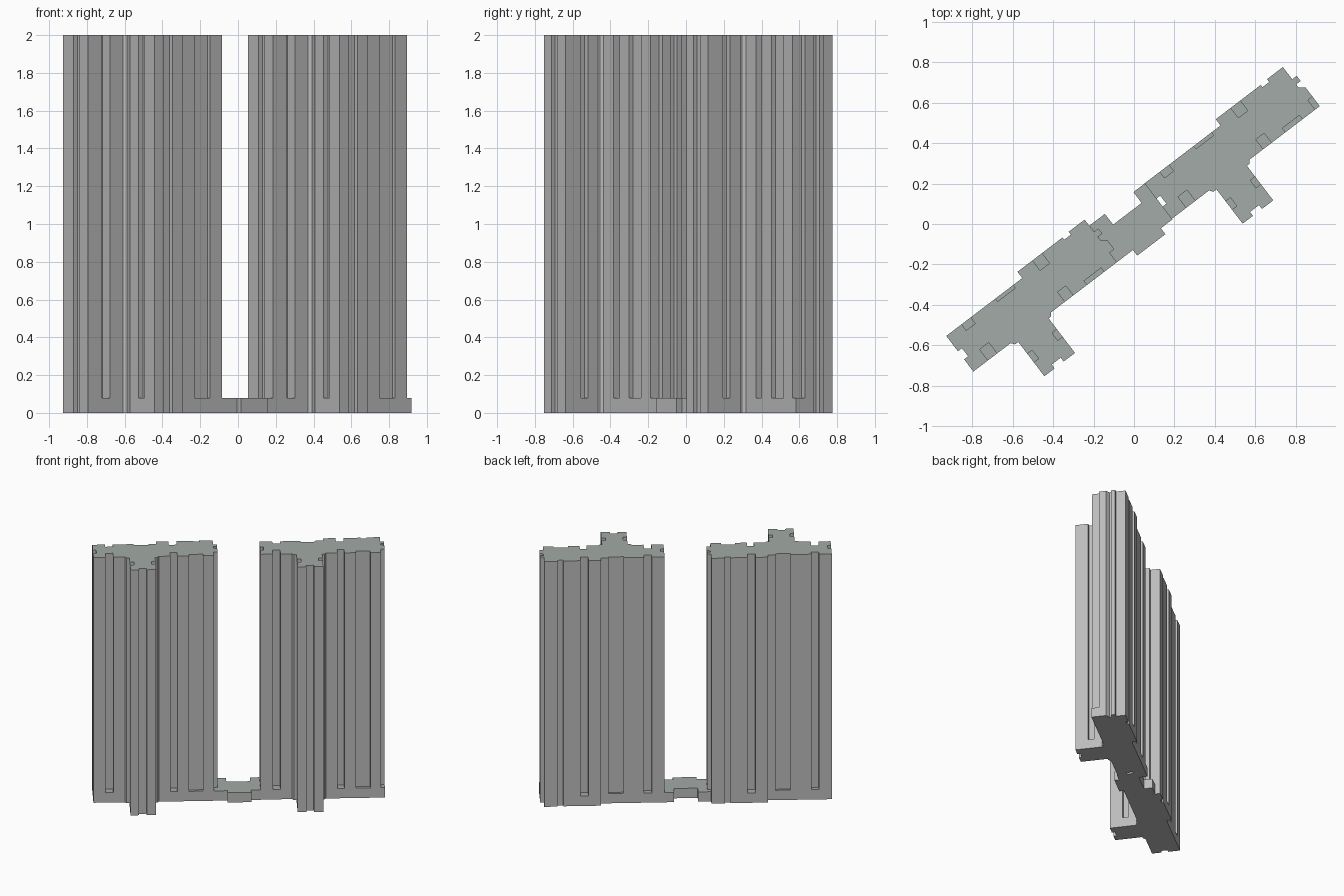
import bpy, bmesh, math
from mathutils import Matrix

cube = bpy.data.objects.get("Cube")
if cube:
    bpy.data.objects.remove(cube, do_unlink=True)

ANGLE = math.radians(37.3)      # both towers stand on one slanted axis
HEIGHT, PODIUM = 2, 0.08
SPACING = 0.618                 # tower offset from the centre along the axis


def material(name, colour):
    mat = bpy.data.materials.new(name)
    mat.use_nodes = True
    mat.diffuse_color = (*colour, 1)
    mat.node_tree.nodes["Principled BSDF"].inputs["Base Color"].default_value = (*colour, 1)
    return mat


WALL = material("wall_grey", (0.5, 0.5, 0.5))
ROOF = material("roof_green_grey", (0.36, 0.41, 0.385))


def add_prism(bm, points, bottom, top):
    """Extrude a flat outline from bottom to top."""
    face = bm.faces.new([bm.verts.new((x, y, bottom)) for x, y in points])
    moved = bmesh.ops.extrude_face_region(bm, geom=[face])["geom"]
    verts = [v for v in moved if isinstance(v, bmesh.types.BMVert)]
    bmesh.ops.translate(bm, verts=verts, vec=(0, 0, top - bottom))


def rectangle(left, right, front, back):
    return [(left, front), (right, front), (right, back), (left, back)]


def make_object(name, prisms):
    bm = bmesh.new()
    for points, bottom, top in prisms:
        add_prism(bm, points, bottom, top)
    bmesh.ops.recalc_face_normals(bm, faces=bm.faces)
    mesh = bpy.data.meshes.new(name)
    bm.to_mesh(mesh)
    bm.free()
    obj = bpy.data.objects.new(name, mesh)
    bpy.context.collection.objects.link(obj)
    return obj


def paint(mesh):
    """Upward faces take the roof colour, all others the wall colour."""
    mesh.materials.clear()
    mesh.materials.append(WALL)
    mesh.materials.append(ROOF)
    for face in mesh.polygons:
        face.material_index = int(face.normal.z > 0.5)


# T-shaped tower plan with stepped ends, in the tower's own axes
plan = [
    (-.455, -.096), (-.223, -.096), (-.21, -.114), (-.19, -.114),
    (-.19, -.327), (-.126, -.327), (-.126, -.303), (-.07, -.303), (-.07, -.327),
    (0, -.327), (0, -.112), (.016, -.112), (.028, -.096),
    (.465, -.096), (.465, .02), (.437, .04), (.437, .06), (.465, .06),
    (.465, .092), (.437, .092), (.437, .168), (.338, .168), (.338, .15),
    (.296, .15), (.296, .164), (.017, .164), (.017, .125),
    (-.455, .125), (-.455, .03), (-.43, .03), (-.43, -.02), (-.455, -.02),
]

# Vertical recesses that begin above the podium: left, right, front, back
recesses = [
    (.11, .168, .102, .3), (-.15, -.04, .107, .3), (-.36, -.304, .087, .3),
    (-.364, -.308, -.3, -.028), (.114, .165, -.3, -.036), (.252, .357, -.3, -.071),
    (-.3, -.16, -.24, -.188), (-.03, .1, -.226, -.18), (.436, .6, -.2, -.037),
]

tower = make_object("tower_left", [(plan, 0, HEIGHT)])
cutter = make_object("recess_cutter", [(rectangle(*r), PODIUM, HEIGHT + 1) for r in recesses])
cutter.hide_render = True

# Cut the recesses and keep the result as a plain mesh
boolean = tower.modifiers.new("recesses", 'BOOLEAN')
boolean.operation = 'DIFFERENCE'
boolean.solver = 'EXACT'
boolean.object = cutter
bpy.context.view_layer.update()
graph = bpy.context.evaluated_depsgraph_get()
cut_mesh = bpy.data.meshes.new_from_object(tower.evaluated_get(graph))
tower.modifiers.clear()
tower.data = cut_mesh
bpy.data.objects.remove(cutter, do_unlink=True)
paint(cut_mesh)

# Second tower shares the mesh, shifted along the axis
other = bpy.data.objects.new("tower_right", cut_mesh)
bpy.context.collection.objects.link(other)
turn = Matrix.Rotation(ANGLE, 4, 'Z')
for obj, side in ((tower, 1), (other, -1)):
    obj.matrix_world = turn @ Matrix.Translation((side * SPACING, side * .003, 0))

# Low podium link between the towers, with a bowed middle bay
link_plan = [
    (-.18, -.099), (-.082, -.099), (-.082, -.134), (.093, -.134), (.093, -.097),
    (.165, -.097), (.165, .127), (.093, .127), (.093, .06), (-.084, .06),
    (-.084, .127), (-.18, .127),
]
link = make_object("podium_link", [(link_plan, 0, PODIUM)])
link.matrix_world = turn
paint(link.data)
